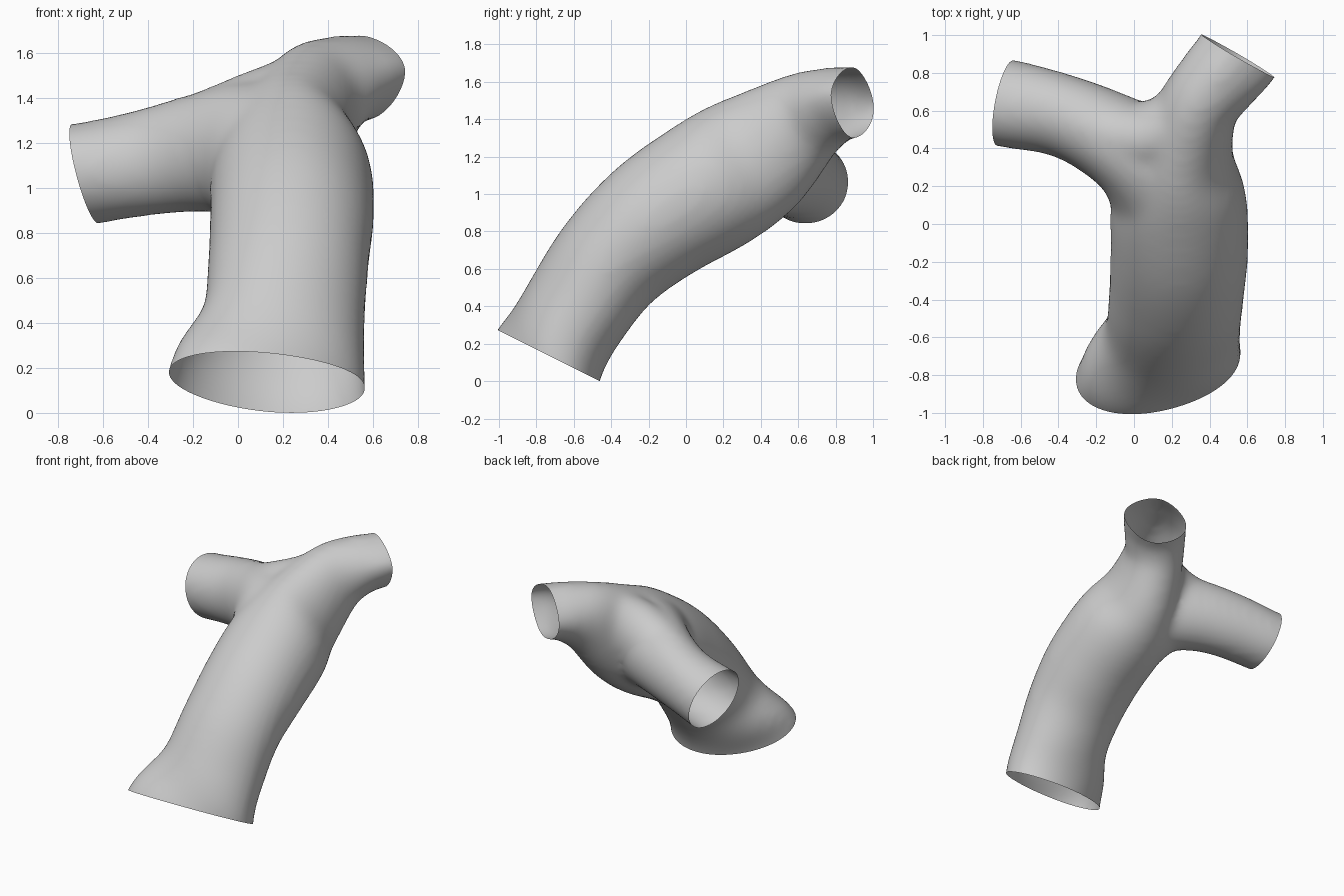
import bpy, bmesh, math
from mathutils import Vector

if "Cube" in bpy.data.objects:
    bpy.data.objects.remove(bpy.data.objects["Cube"])

SIDES, STEPS = 40, 6


def catmull(a, b, c, d, t):
    return 0.5 * (2*b + (c - a)*t + (2*a - 5*b + 4*c - d)*t*t + (3*b - a - 3*c + d)*t**3)


def refine(rows):
    """Smoothly interpolate the section rows."""
    last = len(rows) - 1
    out = []
    for i in range(last):
        quad = [rows[min(max(i + k, 0), last)] for k in (-1, 0, 1, 2)]
        for s in range(STEPS):
            out.append([catmull(*vals, s / STEPS) for vals in zip(*quad)])
    return out + [rows[-1]]


def power(value, exponent):
    return math.copysign(abs(value) ** exponent, value)


def loft(bm, rows):
    """Closed tube through rows of x, y, z, half width, half height, twist, pointedness."""
    rows = refine(rows)
    centres = [Vector(r[:3]) for r in rows]
    rings = []
    for i, (x, y, z, w, h, twist, point) in enumerate(rows):
        tangent = (centres[min(i + 1, len(rows) - 1)] - centres[max(i - 1, 0)]).normalized()
        side = tangent.cross(Vector((0, 0, 1))).normalized()
        up = side.cross(tangent)
        u = side * math.cos(twist) + up * math.sin(twist)
        v = up * math.cos(twist) - side * math.sin(twist)
        ring = []
        for k in range(SIDES):
            a = math.tau * k / SIDES
            offset = u * w * power(math.cos(a), point) + v * h * power(math.sin(a), point)
            ring.append(bm.verts.new(centres[i] + offset))
        rings.append(ring)
    for lower, upper in zip(rings, rings[1:]):
        for k in range(SIDES):
            n = (k + 1) % SIDES
            bm.faces.new((lower[k], lower[n], upper[n], upper[k]))
    bm.faces.new(rings[0][::-1])
    bm.faces.new(rings[-1])


# Main pipe from the wide base up to the narrow bent end
main_pipe = [
    (0.11, -0.81, -0.04, 0.48, 0.29, -0.65, 1),
    (0.14, -0.73, 0.135, 0.455, 0.283, -0.70, 1),
    (0.20, -0.585, 0.385, 0.370, 0.29, -0.40, 1),
    (0.222, -0.40, 0.645, 0.358, 0.315, -0.10, 1),
    (0.24, -0.15, 0.87, 0.365, 0.35, 0, 1),
    (0.24, 0.15, 1.06, 0.355, 0.37, 0, 1),
    (0.26, 0.38, 1.21, 0.268, 0.35, 0, 1),
    (0.34, 0.62, 1.39, 0.215, 0.268, 0, 1),
    (0.45, 0.77, 1.467, 0.222, 0.215, 0.1, 1.1),
    (0.55, 0.89, 1.49, 0.235, 0.194, 0.2, 1.25),
    (0.64, 1.04, 1.50, 0.235, 0.194, 0.2, 1.25),
]
# Side pipe that starts along the main pipe and bends away from it
side_pipe = [
    (0.22, -0.05, 0.95, 0.31, 0.31, 0, 1),
    (0.17, 0.15, 1.06, 0.295, 0.33, 0, 1),
    (0.045, 0.345, 1.165, 0.27, 0.31, 0, 1),
    (-0.17, 0.485, 1.155, 0.235, 0.265, 0, 1),
    (-0.40, 0.58, 1.115, 0.22, 0.24, -0.2, 1),
    (-0.68, 0.64, 1.063, 0.238, 0.226, -0.55, 1),
    (-0.84, 0.67, 1.045, 0.238, 0.226, -0.55, 1),
]
# Web filling the fork between the two upper ends
fork_web = [
    (-0.25, 0.52, 1.16, 0.19, 0.24, 0, 1),
    (-0.08, 0.46, 1.20, 0.20, 0.25, 0, 1),
    (0.12, 0.46, 1.285, 0.20, 0.25, 0, 1),
    (0.33, 0.58, 1.37, 0.19, 0.24, 0, 1),
]

bm = bmesh.new()
for rows in (main_pipe, side_pipe, fork_web):
    loft(bm, rows)
bmesh.ops.recalc_face_normals(bm, faces=bm.faces)
mesh = bpy.data.meshes.new("branching_pipe")
bm.to_mesh(mesh)
bm.free()
pipe = bpy.data.objects.new("branching_pipe", mesh)
bpy.context.collection.objects.link(pipe)
bpy.context.view_layer.objects.active = pipe
pipe.select_set(True)

# Fuse the pipes and soften the joint
fuse = pipe.modifiers.new("fuse", 'REMESH')
fuse.mode = 'VOXEL'
fuse.voxel_size = 0.025
soften = pipe.modifiers.new("soften", 'SMOOTH')
soften.factor = 0.5
soften.iterations = 22
for name in ("fuse", "soften"):
    bpy.ops.object.modifier_apply(modifier=name)

# Slice the three ends open
openings = [
    ((0.125, -0.73, 0.135), (0, -0.447, -0.894)),
    ((-0.68, 0.64, 1.065), (-1, 0.18, -0.26)),
    ((0.55, 0.89, 1.49), (0.5, 0.865, 0.05)),
]
bm = bmesh.new()
bm.from_mesh(pipe.data)
for point, normal in openings:
    bmesh.ops.bisect_plane(bm, geom=bm.verts[:] + bm.edges[:] + bm.faces[:],
                           plane_co=point, plane_no=normal, clear_outer=True)
bm.to_mesh(pipe.data)
bm.free()

# Plain grey surface
grey = bpy.data.materials.new("plain_grey")
grey.use_nodes = True
colour = (0.6, 0.6, 0.6, 1)
grey.diffuse_color = colour
grey.node_tree.nodes["Principled BSDF"].inputs["Base Color"].default_value = colour
pipe.data.materials.clear()
pipe.data.materials.append(grey)
bpy.ops.object.shade_smooth()
